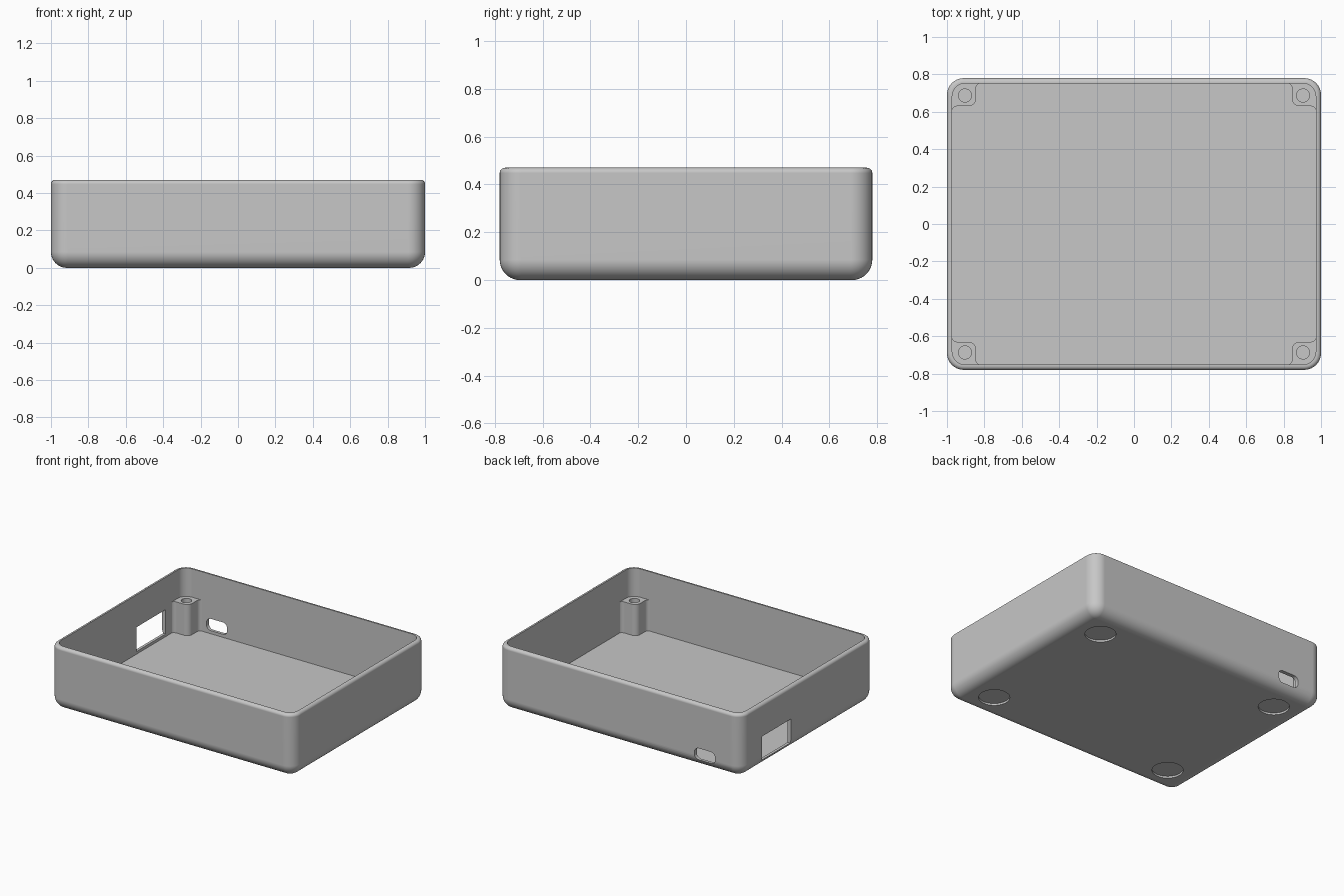
import bpy, bmesh
from math import sin, cos, pi, radians

HX, HY, HZ = 1.0, 0.78, 0.47          # outer half width, half depth, height
WALL, FLOOR = 0.028, 0.03
CORNER, INNER_CORNER = 0.09, 0.07
BOTTOM_R, RIM_R = 0.085, 0.022
POST_TOP = 0.26

old = bpy.data.objects.get("Cube")
if old:
    bpy.data.objects.remove(old, do_unlink=True)

grey = bpy.data.materials.new("light_grey_plastic")
grey.use_nodes = True
colour = (0.57, 0.57, 0.57, 1)
grey.diffuse_color = colour
grey.node_tree.nodes["Principled BSDF"].inputs["Base Color"].default_value = colour


def arc(cx, cy, r, start, end, steps=8):
    angles = [radians(start + (end - start) * i / steps) for i in range(steps + 1)]
    return [(cx + r * cos(a), cy + r * sin(a)) for a in angles]


def rounded_rect(hx, hy, r, cx=0, cy=0):
    pts = []
    for k, (sx, sy) in enumerate([(1, 1), (-1, 1), (-1, -1), (1, -1)]):
        pts += arc(cx + sx * (hx - r), cy + sy * (hy - r), r, k * 90, k * 90 + 90)
    return pts


def circle(cx, cy, r, sides=40):
    return [(cx + r * cos(2 * pi * i / sides), cy + r * sin(2 * pi * i / sides))
            for i in range(sides)]


def loft(bm, rings):
    """Skin matching rings and cap both ends."""
    loops = [[bm.verts.new(p) for p in ring] for ring in rings]
    n = len(loops[0])
    for a, b in zip(loops, loops[1:]):
        for i in range(n):
            j = (i + 1) % n
            bm.faces.new((a[i], a[j], b[j], b[i]))
    bm.faces.new(loops[0][::-1])
    bm.faces.new(loops[-1])


def prism(bm, outline, low, high, axis="z"):
    place = {"x": lambda a, b, c: (c, a, b),
             "y": lambda a, b, c: (a, c, b),
             "z": lambda a, b, c: (a, b, c)}[axis]
    loft(bm, [[place(a, b, c) for a, b in outline] for c in (low, high)])


def make_object(name, bm):
    bmesh.ops.recalc_face_normals(bm, faces=bm.faces)
    mesh = bpy.data.meshes.new(name)
    bm.to_mesh(mesh)
    bm.free()
    mesh.materials.append(grey)
    obj = bpy.data.objects.new(name, mesh)
    bpy.context.collection.objects.link(obj)
    return obj


def activate(obj):
    bpy.ops.object.select_all(action="DESELECT")
    obj.select_set(True)
    bpy.context.view_layer.objects.active = obj


def cut(obj, cutter):
    cutter.hide_render = True
    activate(obj)
    mod = obj.modifiers.new("cut", "BOOLEAN")
    mod.operation, mod.solver, mod.object = "DIFFERENCE", "EXACT", cutter
    bpy.ops.object.modifier_apply(modifier=mod.name)
    bpy.data.objects.remove(cutter, do_unlink=True)


def finish(obj):
    activate(obj)
    bpy.ops.object.shade_smooth_by_angle(angle=radians(30))
    obj.modifiers.new("flat_normals", "WEIGHTED_NORMAL").keep_sharp = True


# Tray shell: rounded bottom, straight wall, rounded rim, cavity down to the floor
profile = [(BOTTOM_R - a, b, CORNER - BOTTOM_R + a) for a, b in
           [(BOTTOM_R * sin(t * pi / 20), BOTTOM_R * (1 - cos(t * pi / 20)))
            for t in range(11)]]
profile += [(RIM_R * (1 - cos(t * pi / 12)), HZ - RIM_R + RIM_R * sin(t * pi / 12),
             CORNER - RIM_R * (1 - cos(t * pi / 12))) for t in range(7)]
profile += [(WALL, HZ, INNER_CORNER), (WALL, FLOOR, INNER_CORNER)]
bm = bmesh.new()
loft(bm, [[(x, y, z) for x, y in rounded_rect(HX - inset, HY - inset, r)]
          for inset, z, r in profile])
tray = make_object("tray_shell", bm)

# Openings: side window, back slot and four shallow foot recesses
bm = bmesh.new()
prism(bm, [(0.2, 0.05), (0.54, 0.05), (0.54, 0.23), (0.2, 0.23)], -1.1, -0.9, "x")
prism(bm, rounded_rect(0.085, 0.044, 0.036, -0.7, 0.097), 0.7, 0.9, "y")
for sx in (-1, 1):
    for sy in (-1, 1):
        prism(bm, circle(sx * 0.76, sy * 0.555, 0.105), -0.1, 0.014)
cut(tray, make_object("opening_cutter", bm))
finish(tray)

# Corner screw posts, flared into the walls, each with a blind hole
wx, wy = HX - WALL + 0.003, HY - WALL + 0.003
px, py, flare, nose = 0.845, 0.63, 0.03, 0.04
outline = (arc(wx - flare, py - flare, flare, 0, 90)
           + arc(px + nose, py + nose, nose, 270, 180)
           + arc(px - flare, wy - flare, flare, 0, 90)
           + arc(wx - INNER_CORNER, wy - INNER_CORNER, INNER_CORNER, 90, 0))
for sx, side in ((1, "left"), (-1, "right")):
    for sy, end in ((-1, "front"), (1, "back")):
        bm = bmesh.new()
        prism(bm, [(sx * x, sy * y) for x, y in outline], FLOOR - 0.003, POST_TOP)
        post = make_object(f"screw_post_{end}_{side}", bm)
        bm = bmesh.new()
        prism(bm, circle(sx * 0.904, sy * 0.687, 0.035, 28), 0.08, POST_TOP + 0.1)
        cut(post, make_object("hole_cutter", bm))
        finish(post)
